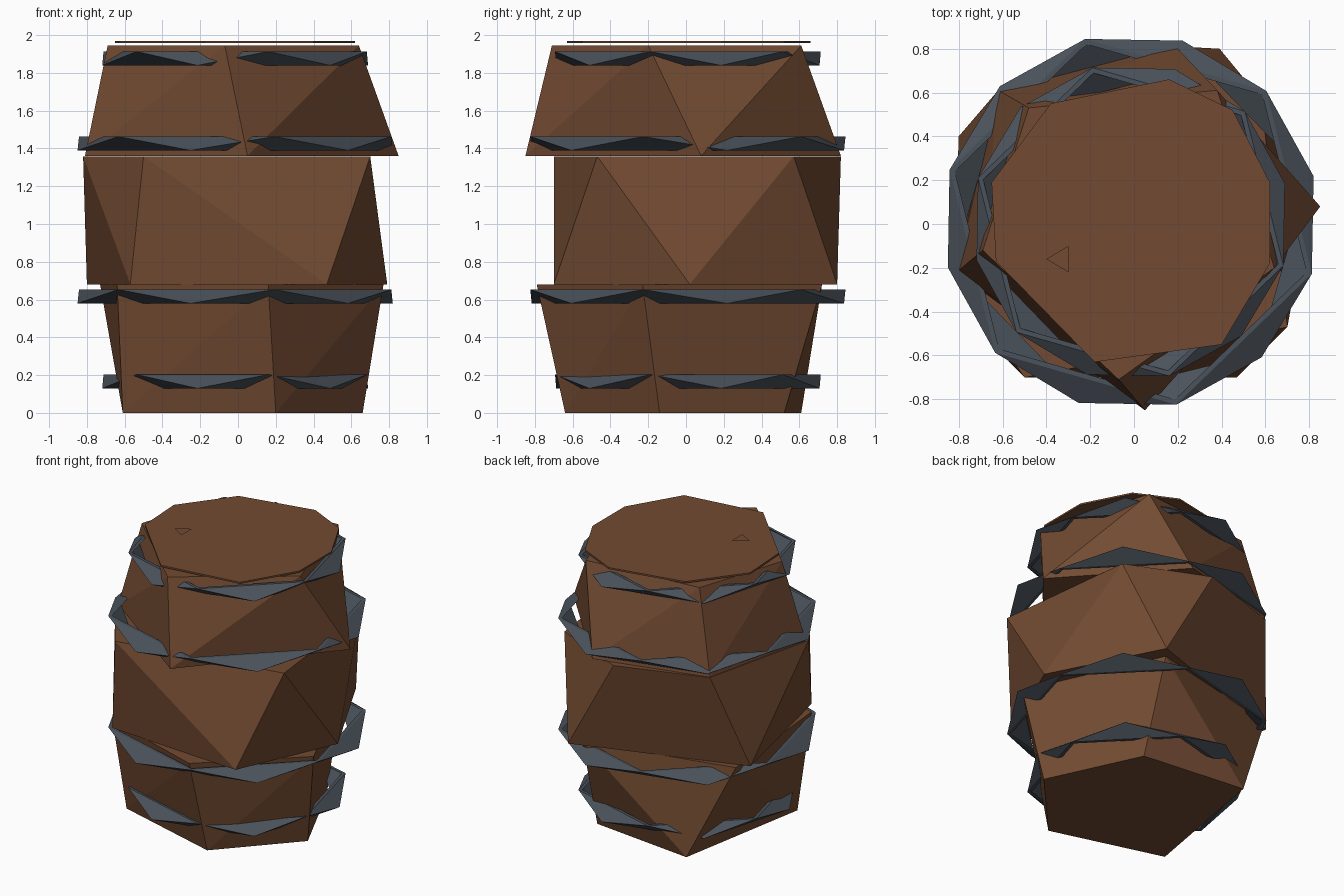
import bpy, bmesh
from math import atan2, cos, sin, pi, radians

if "Cube" in bpy.data.objects:
    bpy.data.objects.remove(bpy.data.objects["Cube"])


def paint(name, rgb):
    m = bpy.data.materials.new(name)
    m.diffuse_color = (*rgb, 1)
    m.use_nodes = True
    m.node_tree.nodes["Principled BSDF"].inputs["Base Color"].default_value = m.diffuse_color
    return m


WOOD = paint("brown_wood", (0.17, 0.07, 0.032))
IRON = paint("dark_iron", (0.07, 0.085, 0.105))


def finish(bm, name, mat):
    bmesh.ops.recalc_face_normals(bm, faces=bm.faces)
    me = bpy.data.meshes.new(name)
    bm.to_mesh(me)
    bm.free()
    me.materials.append(mat)
    ob = bpy.data.objects.new(name, me)
    bpy.context.collection.objects.link(ob)
    return ob


def angle(p):
    return atan2(p[1], p[0]) % (2 * pi)


def drum(name, low, z0, high, z1):
    """Closed solid between two uneven polygons, joined by a band of triangles."""
    bm = bmesh.new()
    low, high = sorted(low, key=angle), sorted(high, key=angle)
    a = [bm.verts.new((x, y, z0)) for x, y in low]
    b = [bm.verts.new((x, y, z1)) for x, y in high]
    bm.faces.new(a[::-1])
    bm.faces.new(b)
    n, m = len(a), len(b)

    def turn(pts, k):
        return angle(pts[k % len(pts)]) + 2 * pi * (k // len(pts))

    i = j = 0
    while i < n or j < m:
        step_low = turn(low, i) + turn(low, i + 1) < turn(high, j) + turn(high, j + 1)
        if j >= m or (i < n and step_low):
            bm.faces.new((a[i % n], a[(i + 1) % n], b[j % m]))
            i += 1
        else:
            bm.faces.new((a[i % n], b[(j + 1) % m], b[j % m]))
            j += 1
    return finish(bm, name, WOOD)


def hoop(name, r, z0, z1, thick=0.025):
    """Faceted band: corners alternate between the top and bottom edge."""
    bm = bmesh.new()
    rings = []
    for rad in (r, r - thick):
        ring = []
        for k in range(12):
            t = radians(14 + 30 * k)
            ring.append(bm.verts.new((rad * cos(t) - 0.015, rad * sin(t) + 0.01,
                                      z1 if k % 2 else z0)))
        rings.append(ring)
    o, n = rings
    for k in range(12):
        k1, k2 = (k + 1) % 12, (k + 2) % 12
        bm.faces.new((o[k], o[k1], o[k2]))
        bm.faces.new((n[k], n[k2], n[k1]))
        bm.faces.new((o[k], o[k2], n[k2], n[k]))
    return finish(bm, name, IRON)


# Barrel body in three stacked sections
drum("lower_body",
     [(0.66, -0.14), (0.2, -0.64), (-0.61, -0.41), (-0.43, 0.61), (0.35, 0.52)], 0,
     [(0.77, -0.23), (0.16, -0.79), (-0.64, -0.53), (-0.73, 0.47), (0.33, 0.72)], 0.679)
drum("middle_body",
     [(0.47, -0.7), (0.79, 0.02), (0.39, 0.8), (-0.8, 0.4), (-0.57, -0.63)], 0.681,
     [(-0.5, -0.7), (0.7, -0.47), (0.58, 0.57), (0.01, 0.82), (-0.62, 0.61),
      (-0.82, -0.24)], 1.358)
drum("upper_body",
     [(0.05, -0.85), (0.85, 0.08), (0.18, 0.82), (-0.62, 0.61), (-0.81, -0.22)], 1.361,
     [(-0.07, -0.71), (0.64, -0.2), (0.38, 0.61), (-0.48, 0.53), (-0.69, -0.12)], 1.945)

# Thin lid
lid = [(-0.38, 0.55), (0.16, 0.66), (0.45, 0.52), (0.62, 0.19), (0.62, -0.18),
       (0.4, -0.55), (-0.18, -0.63), (-0.63, -0.17), (-0.65, 0.19)]
drum("lid", lid, 1.958, lid, 1.97)

# Small three-sided bung on the lid
bm = bmesh.new()
bm.faces.new([bm.verts.new(p) for p in
              ((-0.4, -0.16, 2.0), (-0.3, -0.22, 2.0), (-0.3, -0.1, 2.0))])
finish(bm, "bung", WOOD)

# Iron hoops
for name, r, z in (("bottom_hoop", 0.725, 0.13), ("lower_hoop", 0.86, 0.58),
                   ("upper_hoop", 0.86, 1.39), ("top_hoop", 0.725, 1.84)):
    hoop(name, r, z, z + 0.073)
